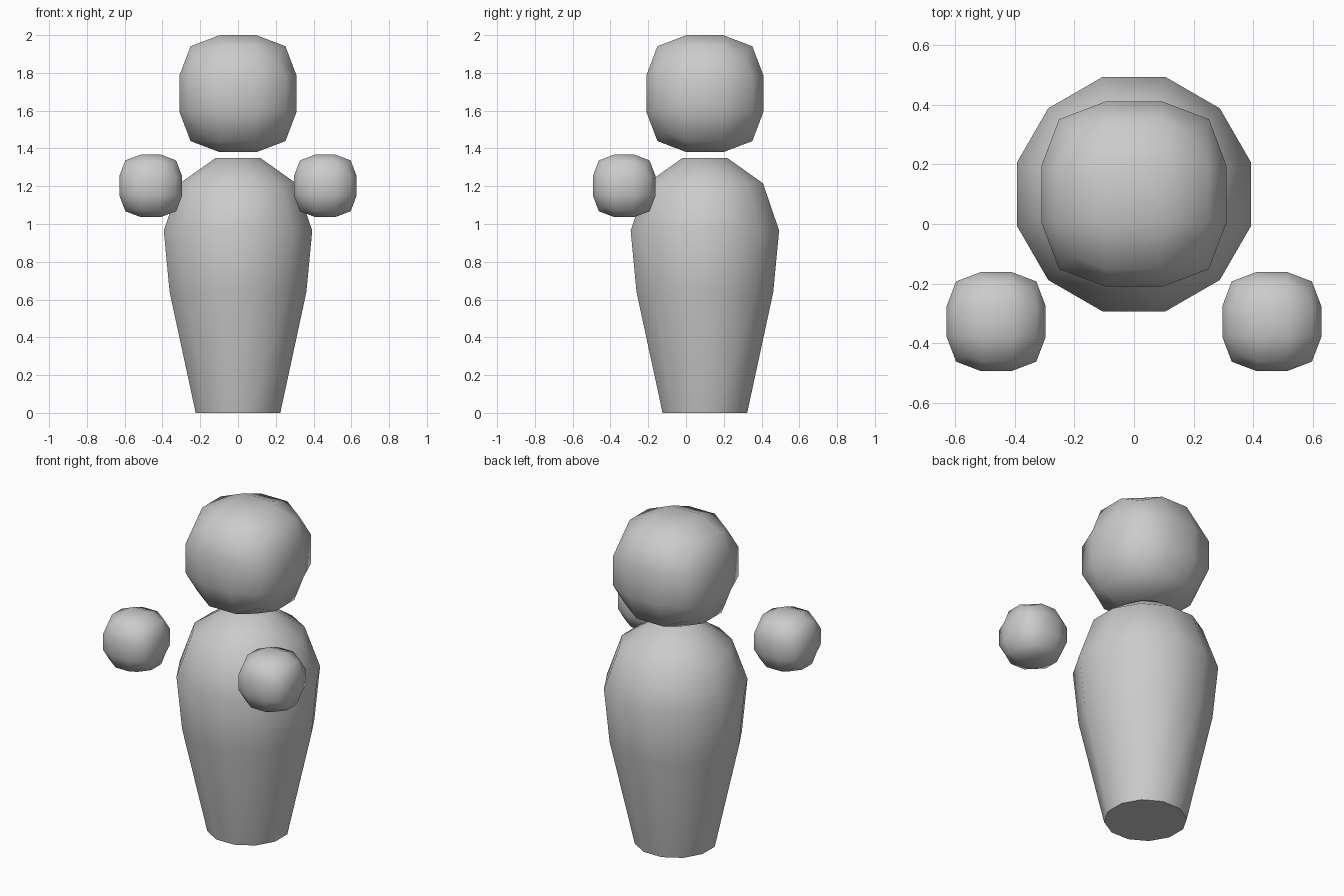
import bpy, bmesh, math

if "Cube" in bpy.data.objects:
    bpy.data.objects.remove(bpy.data.objects["Cube"])


def finish(bm, name, location):
    bmesh.ops.recalc_face_normals(bm, faces=bm.faces)
    mesh = bpy.data.meshes.new(name)
    bm.to_mesh(mesh)
    bm.free()
    obj = bpy.data.objects.new(name, mesh)
    obj.location = location
    bpy.context.collection.objects.link(obj)
    bpy.ops.object.select_all(action='DESELECT')
    obj.select_set(True)
    bpy.context.view_layer.objects.active = obj
    bpy.ops.object.shade_smooth_by_angle(angle=math.radians(60))
    return obj


def cube_ball(name, location, radius):
    """Cube split 3 x 3 per side and rounded into a ball."""
    bm = bmesh.new()
    bmesh.ops.create_cube(bm, size=2)
    bmesh.ops.subdivide_edges(bm, edges=bm.edges[:], cuts=2, use_grid_fill=True)
    # (outer, inner) coordinates for face, edge and corner points
    rounded = {1: (1.0, 0.31), 2: (0.81, 0.29), 3: (0.66, 0.66)}
    for v in bm.verts:
        outer, inner = rounded[sum(abs(c) > 0.9 for c in v.co)]
        for i in range(3):
            size = outer if abs(v.co[i]) > 0.9 else inner
            v.co[i] = math.copysign(size * radius, v.co[i])
    return finish(bm, name, location)


def lathe(name, location, profile, sides=12):
    """Rings of (half width across flats, z), capped at both ends."""
    bm = bmesh.new()
    rings = []
    for half, z in profile:
        r = half / math.cos(math.pi / sides)
        angles = [(i + 0.5) * math.tau / sides for i in range(sides)]
        rings.append([bm.verts.new((r * math.cos(a), r * math.sin(a), z)) for a in angles])
    for low, high in zip(rings, rings[1:]):
        for i in range(sides):
            j = (i + 1) % sides
            bm.faces.new((low[i], low[j], high[j], high[i]))
    bm.faces.new(rings[0][::-1])
    bm.faces.new(rings[-1])
    return finish(bm, name, location)


# Tapered body
lathe("body", (0, 0.1, 0),
      [(0.224, 0), (0.362, 0.64), (0.393, 0.965), (0.308, 1.215), (0.118, 1.35)])

# Head
cube_ball("head", (0, 0.1, 1.69), 0.31)

# Floating hands
for side, x in (("left", 0.462), ("right", -0.462)):
    cube_ball(side + "_hand", (x, -0.327, 1.202), 0.166)
